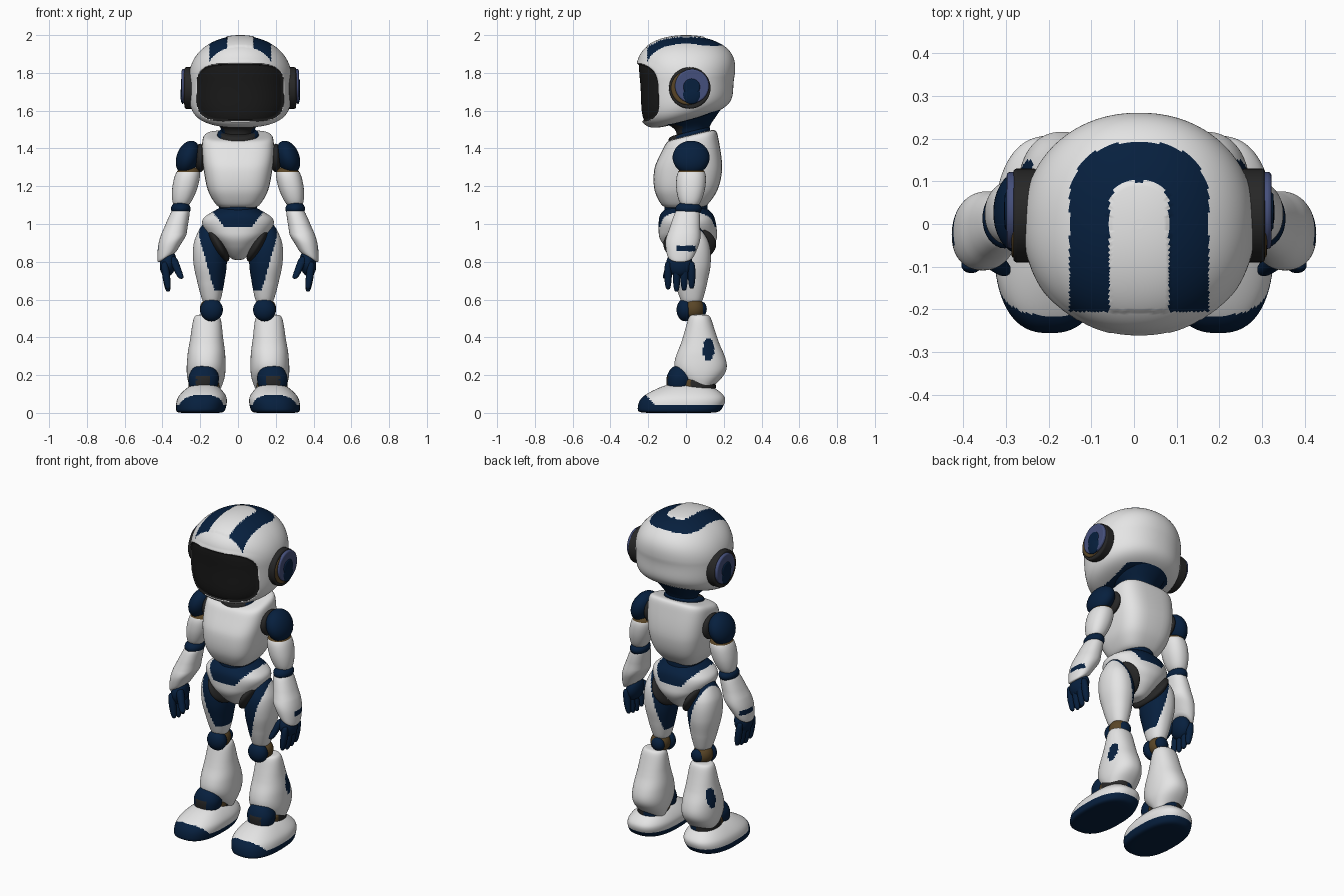
import bpy, bmesh, math
from mathutils import Matrix, Vector

cube = bpy.data.objects.get("Cube")
if cube:
    bpy.data.objects.remove(cube, do_unlink=True)

PALETTE = {
    "white_shell": (0.78, 0.78, 0.78),
    "navy": (0.002, 0.014, 0.048),
    "visor_black": (0.01, 0.01, 0.01),
    "dark_grey": (0.02, 0.02, 0.02),
    "slate_blue": (0.06, 0.08, 0.2),
    "brown": (0.1, 0.06, 0.02),
}
MATERIALS = {}
for label, rgb in PALETTE.items():
    material = bpy.data.materials.new(label)
    material.use_nodes = True
    material.diffuse_color = (*rgb, 1)
    shader = material.node_tree.nodes["Principled BSDF"]
    shader.inputs["Base Color"].default_value = (*rgb, 1)
    MATERIALS[label] = material


def finish(name, bm, color, side):
    """Mirror to the wanted side, colour by name or by a rule on face centres, and shade smooth."""
    bmesh.ops.recalc_face_normals(bm, faces=bm.faces)
    labels = list(PALETTE) if callable(color) else [color]
    if callable(color):
        for face in bm.faces:
            face.material_index = labels.index(color(face.calc_center_median()))
    if side < 0:
        bmesh.ops.scale(bm, vec=(-1, 1, 1), verts=bm.verts)
        bmesh.ops.reverse_faces(bm, faces=bm.faces)
    mesh = bpy.data.meshes.new(name)
    bm.to_mesh(mesh)
    bm.free()
    for label in labels:
        mesh.materials.append(MATERIALS[label])
    mesh.shade_smooth()
    mesh.set_sharp_from_angle(angle=math.radians(50))
    obj = bpy.data.objects.new(name, mesh)
    bpy.context.collection.objects.link(obj)
    return obj


def sample(values, t):
    """Smooth curve through evenly spaced values."""
    last = len(values) - 1
    k = min(int(t * last), max(last - 1, 0))
    f = t * last - k
    a, b, c, d = (values[max(0, min(last, k + step))] for step in (-1, 0, 1, 2))
    return b + f / 2 * (c - a + f * (2 * a - 5 * b + 4 * c - d + f * (3 * b - a - 3 * c + d)))


def loft(name, bottom, top, widths, color, side=1, ratio=(1,), power=2.2, ends=(8, 8),
         segments=48, rows=32, warp=None):
    """Round-ended limb of level superellipse rings; ratio is depth over width."""
    bm = bmesh.new()
    bottom, top = Vector(bottom), Vector(top)
    rings = []
    for row in range(rows + 1):
        s = -math.cos(math.pi * row / rows)
        t = (s + 1) / 2
        center = bottom.lerp(top, t)
        rounding = ends[s > 0]
        rx = sample(widths, t) * max(0.001, 1 - abs(s) ** rounding) ** (1 / rounding)
        ry = rx * sample(ratio, t)
        ring = []
        for i in range(segments):
            angle = math.tau * i / segments
            c, d = math.cos(angle), math.sin(angle)
            point = center + Vector((rx * math.copysign(abs(c) ** (2 / power), c),
                                     ry * math.copysign(abs(d) ** (2 / power), d), 0))
            if warp:
                warp(point)
            ring.append(bm.verts.new(point))
        rings.append(ring)
    for low, high in zip(rings, rings[1:]):
        for i in range(segments):
            bm.faces.new((low[i - 1], low[i], high[i], high[i - 1]))
    bm.faces.new(rings[0])
    bm.faces.new(rings[-1])
    return finish(name, bm, color, side)


def ball(name, center, radii, color, side, turn=0):
    """Ellipsoid, turned about the y axis."""
    bm = bmesh.new()
    matrix = (Matrix.Translation(center) @ Matrix.Rotation(math.radians(turn), 4, "Y")
              @ Matrix.Diagonal((*radii, 1)))
    bmesh.ops.create_uvsphere(bm, u_segments=32, v_segments=20, radius=1, matrix=matrix)
    return finish(name, bm, color, side)


def disc(name, center, radius, depth, color, side):
    """Soft-edged disc facing sideways."""
    bm = bmesh.new()
    matrix = Matrix.Translation(center) @ Matrix.Rotation(math.pi / 2, 4, "Y")
    bmesh.ops.create_cone(bm, cap_ends=True, segments=40, radius1=radius, radius2=radius,
                          depth=depth, matrix=matrix)
    bevel = finish(name, bm, color, side).modifiers.new("soft_rim", "BEVEL")
    bevel.width = 0.008
    bevel.segments = 3


def shear(p, amount, start, end):
    """Tilt level rings towards the front, growing from one height to another."""
    p.z += amount * p.y * max(0, min(1, (p.z - start) / (end - start)))


# Helmet: visor opening with a raised rim, crown strip, U-shaped stripe, dark underside
HELMET_X = 0.012


def visor(p):
    """Below one inside the rounded face opening."""
    if p.y > -0.05:
        return 2
    return (abs(p.x - HELMET_X) / 0.23) ** 4 + (abs(p.z - 1.697) / 0.153) ** 4


def strip(p, half, back):
    """Inside a crown strip with a rounded back end."""
    bend = half * 0.8
    dx, dy = abs(p.x - HELMET_X) - half + bend, p.y - back + bend
    return p.z > 1.85 and p.y > -0.205 and math.hypot(max(dx, 0), max(dy, 0)) < bend


def helmet_warp(p):
    shear(p, 0.27, 1.8, 1.545)
    inside = 1 - visor(p)
    if inside > 0:
        p.y += 0.012 * min(1, inside * 5)
    elif inside > -0.6:
        p.y -= 0.006 * (inside + 0.6)
    elif strip(p, 0.07, 0.1):
        p.z += 0.005


def helmet_color(p):
    if visor(p) < 1:
        return "visor_black"
    stripe = strip(p, 0.163, 0.19) and not strip(p, 0.07, 0.1)
    underside = p.z < 1.556 + 0.27 * p.y and p.y > -0.1 and abs(p.x) < 0.16
    return "navy" if stripe or underside else "white_shell"


loft("helmet", (HELMET_X, 0, 1.545), (HELMET_X, 0, 1.995), (0.272,), helmet_color,
     ratio=(0.93, 0.94, 1.15), power=2.15, ends=(4.5, 2.1), segments=200, rows=130,
     warp=helmet_warp)


# Neck, torso and pelvis
def neck_color(p):
    return "dark_grey" if p.y < -0.02 and abs(p.x) < 0.09 else "navy"


loft("neck", (0, 0.03, 1.42), (0, 0.04, 1.58), (0.08, 0.09, 0.16), neck_color,
     warp=lambda p: shear(p, 0.24, 1.45, 1.55))
loft("collar", (0, 0.01, 1.41), (0, 0.02, 1.485), (0.11,), neck_color,
     warp=lambda p: shear(p, 0.25, 1.3, 1.4))
loft("torso", (0, -0.01, 1.085), (0, 0.03, 1.465), (0.12, 0.16, 0.18, 0.19, 0.19), "white_shell",
     ratio=(1.05, 1, 0.72), power=3.2, ends=(8, 12), warp=lambda p: shear(p, 0.25, 1.3, 1.47))
loft("waist", (0, 0, 1), (0, 0, 1.15), (0.1,), "navy", ratio=(1.15,))


def pelvis_color(p):
    rim = 0.985 + 1.2 * max(0, abs(p.x) - 0.07)
    return "navy" if p.z > rim else "white_shell"


loft("pelvis", (0, 0.02, 0.81), (0, 0, 1.1), (0.05, 0.1, 0.168, 0.185, 0.09), pelvis_color,
     ratio=(1.6, 1.3, 0.92, 0.8, 1.1), ends=(4, 8), segments=96, rows=60)


# Warp and colour rules for the limbs, written for the left side
def upper_arm_color(p):
    return "brown" if p.z > 1.275 else "white_shell"


def cuff_warp(p):
    p.z -= 0.6 * (p.x - 0.37) * max(0, min(1, (0.95 - p.z) * 9))


def forearm_color(p):
    patch = abs(p.z - 0.87) < 0.015 and abs(p.y) < 0.05 and p.x > 0.37
    return "navy" if patch else "white_shell"


def thigh_color(p):
    edge = 0.21 - 0.28 * (0.95 - p.z) - 0.27 * max(0, p.y + 0.04)
    return "navy" if p.x < edge and p.z > 0.645 else "white_shell"


def shin_color(p):
    patch = math.hypot((p.y - 0.12) * 2, p.z - 0.335) < 0.06 and p.x > 0.17
    return "navy" if patch else "white_shell"


def cuff_color(p):
    return "dark_grey" if p.z < 0.195 and abs(p.x - 0.185) < 0.035 else "navy"


def ankle_color(p):
    if p.y < 0.03:
        return "brown"
    return "navy" if p.y > 0.08 and p.x < 0.18 else "dark_grey"


def shoe_color(p):
    return "navy" if p.z < 0.042 or p.y + p.z < -0.12 else "white_shell"


for side, tag in ((1, "left_"), (-1, "right_")):
    # Ear pod, following the helmet centre
    ear = HELMET_X * side
    disc(tag + "ear_ring", (ear + 0.267, 0.02, 1.72), 0.11, 0.055, "dark_grey", side)
    disc(tag + "ear_seal", (ear + 0.274, 0.01, 1.72), 0.09, 0.05, "brown", side)
    disc(tag + "ear_cap", (ear + 0.285, 0.032, 1.73), 0.09, 0.05, "slate_blue", side)
    disc(tag + "ear_button", (ear + 0.3, 0.03, 1.725), 0.045, 0.03, "navy", side)
    ball(tag + "ear_slot", (ear + 0.305, 0.03, 1.685), (0.012, 0.05, 0.05), "navy", side)

    # Arm and hand
    ball(tag + "shoulder_joint", (0.2, 0.03, 1.35), (0.03, 0.085, 0.075), "dark_grey", side)
    ball(tag + "shoulder_pad", (0.265, 0.027, 1.352), (0.06, 0.098, 0.092), "navy", side, turn=-20)
    loft(tag + "upper_arm", (0.303, 0.02, 1.09), (0.258, 0.03, 1.3), (0.05, 0.067, 0.068),
         upper_arm_color, side, ratio=(1.15,), ends=(4, 4))
    ball(tag + "elbow", (0.303, 0.013, 1.08), (0.052, 0.07, 0.04), "navy", side)
    loft(tag + "forearm", (0.375, -0.03, 0.825), (0.3, 0.01, 1.08), (0.057, 0.07, 0.06, 0.05),
         forearm_color, side, ratio=(1.3,), segments=80, rows=80, warp=cuff_warp)
    ball(tag + "palm", (0.37, -0.035, 0.79), (0.043, 0.07, 0.07), "navy", side, turn=-10)
    for finger, y in (("index", -0.095), ("middle", -0.05), ("ring", -0.01), ("little", 0.03)):
        tip = 0.64 + abs(y + 0.04) / 4
        loft(tag + finger + "_finger", (0.37, y, tip), (0.39, y, 0.8), (0.015, 0.02, 0.018),
             "navy", side, ends=(4, 4), segments=16, rows=16)
    loft(tag + "thumb", (0.3, -0.11, 0.71), (0.35, -0.07, 0.83), (0.018, 0.024),
         "navy", side, ends=(4, 4), segments=16, rows=16)

    # Leg and shoe
    ball(tag + "hip_ring", (0.105, 0.02, 0.893), (0.035, 0.14, 0.105), "dark_grey", side, turn=29)
    loft(tag + "thigh", (0.14, 0.03, 0.58), (0.155, 0.02, 1), (0.05, 0.07, 0.088, 0.084, 0.05),
         thigh_color, side, ratio=(1.2,), ends=(8, 5), segments=80, rows=80)
    ball(tag + "knee_joint", (0.145, 0.04, 0.55), (0.057, 0.058, 0.06), "brown", side)
    ball(tag + "kneecap", (0.14, -0.005, 0.545), (0.06, 0.045, 0.06), "navy", side)
    ball(tag + "knee_back", (0.135, 0.08, 0.55), (0.04, 0.03, 0.04), "navy", side)
    loft(tag + "shin", (0.172, 0.08, 0.085), (0.163, 0.072, 0.52), (0.07, 0.1, 0.1, 0.085, 0.075),
         shin_color, side, ratio=(0.5, 1.33, 1.1, 0.82), segments=80, rows=80)
    loft(tag + "ankle_cuff", (0.183, -0.035, 0.13), (0.18, -0.025, 0.25), (0.075, 0.08, 0.06),
         cuff_color, side, ratio=(0.9,), ends=(8, 4))
    loft(tag + "ankle", (0.18, 0.055, 0.1), (0.18, 0.055, 0.18), (0.082,), ankle_color, side,
         ratio=(1.25,))
    loft(tag + "shoe", (0.2, -0.04, 0), (0.18, 0.01, 0.155), (0.13, 0.13, 0.08), shoe_color, side,
         ratio=(1.7,), power=2.5, ends=(10, 4), segments=96, rows=60)
